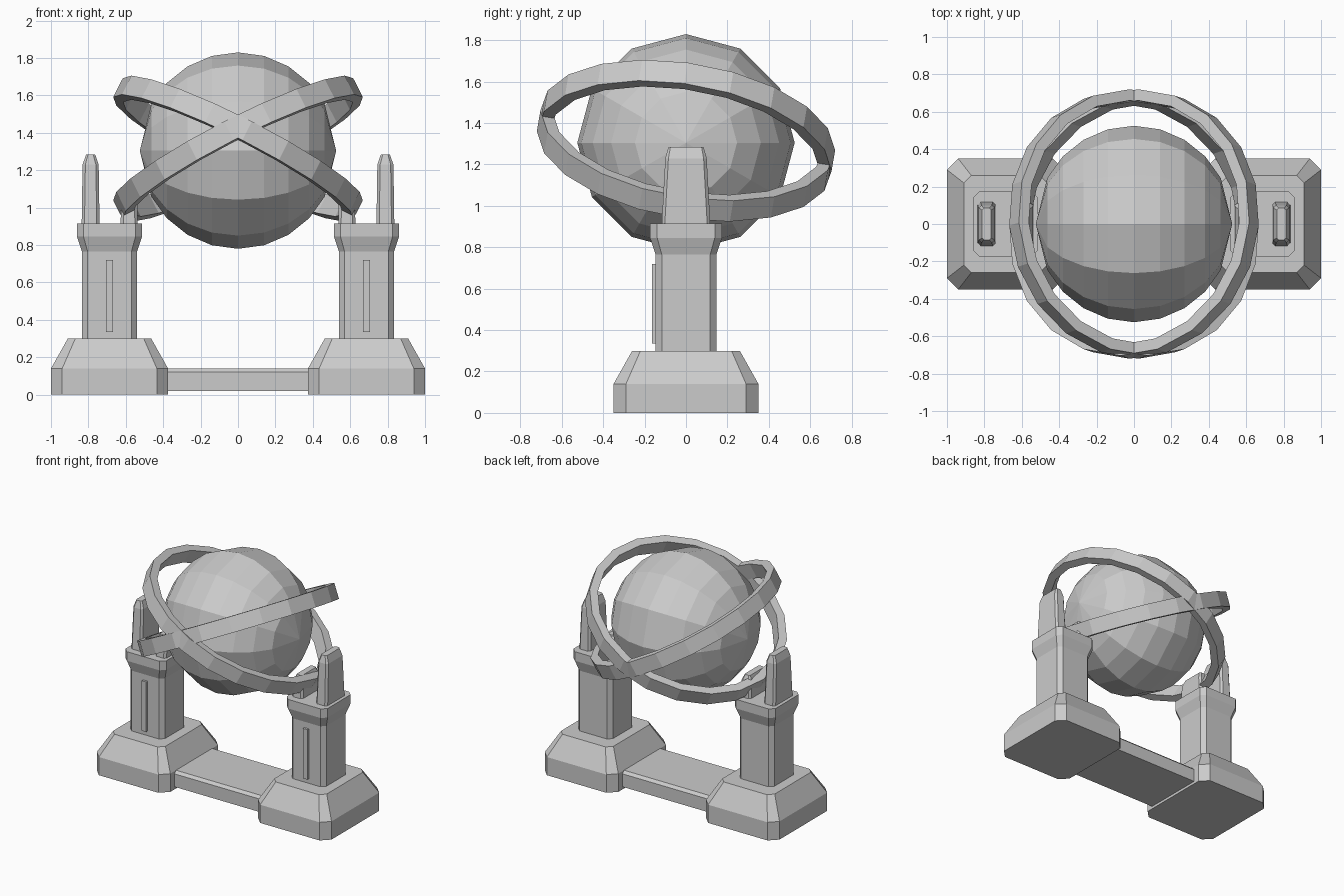
import bpy, bmesh
from math import radians, sin, cos, pi

cube = bpy.data.objects.get("Cube")
if cube:
    bpy.data.objects.remove(cube, do_unlink=True)

grey = bpy.data.materials.new("stone grey")
grey.use_nodes = True
grey.diffuse_color = (0.6, 0.6, 0.6, 1)
grey.node_tree.nodes["Principled BSDF"].inputs["Base Color"].default_value = (0.6, 0.6, 0.6, 1)


def finish(name, bm, location):
    """Clean the mesh and link it as a flat-shaded object."""
    bmesh.ops.remove_doubles(bm, verts=bm.verts, dist=0.0005)
    bmesh.ops.recalc_face_normals(bm, faces=bm.faces)
    mesh = bpy.data.meshes.new(name)
    bm.to_mesh(mesh)
    bm.free()
    mesh.materials.append(grey)
    obj = bpy.data.objects.new(name, mesh)
    obj.location = location
    bpy.context.collection.objects.link(obj)
    return obj


def octagon(hx, hy, c):
    """Rectangle with cut corners, counter-clockwise."""
    return [(hx, c - hy), (hx, hy - c), (hx - c, hy), (c - hx, hy),
            (-hx, hy - c), (-hx, c - hy), (c - hx, -hy), (hx - c, -hy)]


def stack(name, levels, x=0, y=0):
    """Loft chamfered rectangles given as (z, half x, half y, corner cut)."""
    bm = bmesh.new()
    rows = [[bm.verts.new((px, py, z)) for px, py in octagon(hx, hy, c)]
            for z, hx, hy, c in levels]
    for low, high in zip(rows, rows[1:]):
        for i in range(8):
            j = (i + 1) % 8
            bm.faces.new((low[i], low[j], high[j], high[i]))
    bm.faces.new(rows[0][::-1])
    bm.faces.new(rows[-1])
    return finish(name, bm, (x, y, 0))


def lathe(name, profile, steps, axis, location, closed=False):
    """Spin a profile of (x, z) points about the given axis."""
    bm = bmesh.new()
    verts = [bm.verts.new((x, 0, z)) for x, z in profile]
    pairs = list(zip(verts, verts[1:]))
    if closed:
        pairs.append((verts[-1], verts[0]))
    edges = [bm.edges.new(p) for p in pairs]
    bmesh.ops.spin(bm, geom=verts + edges, cent=(0, 0, 0), axis=axis,
                   angle=2 * pi, steps=steps)
    return finish(name, bm, location)


# Two mirrored towers
for side, label in ((-1, "right"), (1, "left")):
    x = side * 0.687
    stack(label + "_base", [(0, 0.313, 0.35, 0.06), (0.14, 0.313, 0.35, 0.06),
                            (0.3, 0.223, 0.26, 0.04)], x)
    stack(label + "_column", [(0.28, 0.147, 0.147, 0.03), (0.765, 0.147, 0.147, 0.03),
                              (0.845, 0.174, 0.174, 0.035), (0.915, 0.174, 0.174, 0.035)], x)
    stack(label + "_front_strip", [(0.335, 0.019, 0.015, 0), (0.72, 0.019, 0.015, 0)], x, -0.15)
    stack(label + "_tall_prong", [(0.9, 0.048, 0.118, 0.015), (1.23, 0.043, 0.1, 0.015),
                                  (1.285, 0.024, 0.085, 0.01)], side * 0.788)
    stack(label + "_short_prong", [(0.9, 0.046, 0.118, 0.015), (1.03, 0.043, 0.11, 0.015),
                                   (1.08, 0.024, 0.09, 0.01)], side * 0.582)

# Low bar joining the bases
stack("crossbar", [(0.02, 0.39, 0.24, 0), (0.12, 0.39, 0.24, 0), (0.14, 0.39, 0.22, 0)])

# Faceted globe with its poles on the side-to-side axis
R = 0.525
angles = [90, 62, 46.5, 31, 15.5, 0, -15.5, -31, -46.5, -62, -90]
lathe("globe", [(R * sin(radians(a)), R * cos(radians(a))) for a in angles],
      12, (1, 0, 0), (0, 0, 1.305))

# Crossed hoops around the globe
inner, outer, half = 0.66, 0.72, 0.057
band = [(inner, -half), (outer, -half), (outer, half), (inner, half)]
for name, tilt in (("hoop_a", 27), ("hoop_b", -27)):
    hoop = lathe(name, band, 20, (0, 0, 1), (0, 0, 1.315), closed=True)
    hoop.rotation_euler = (radians(-8.6), radians(tilt), 0)
